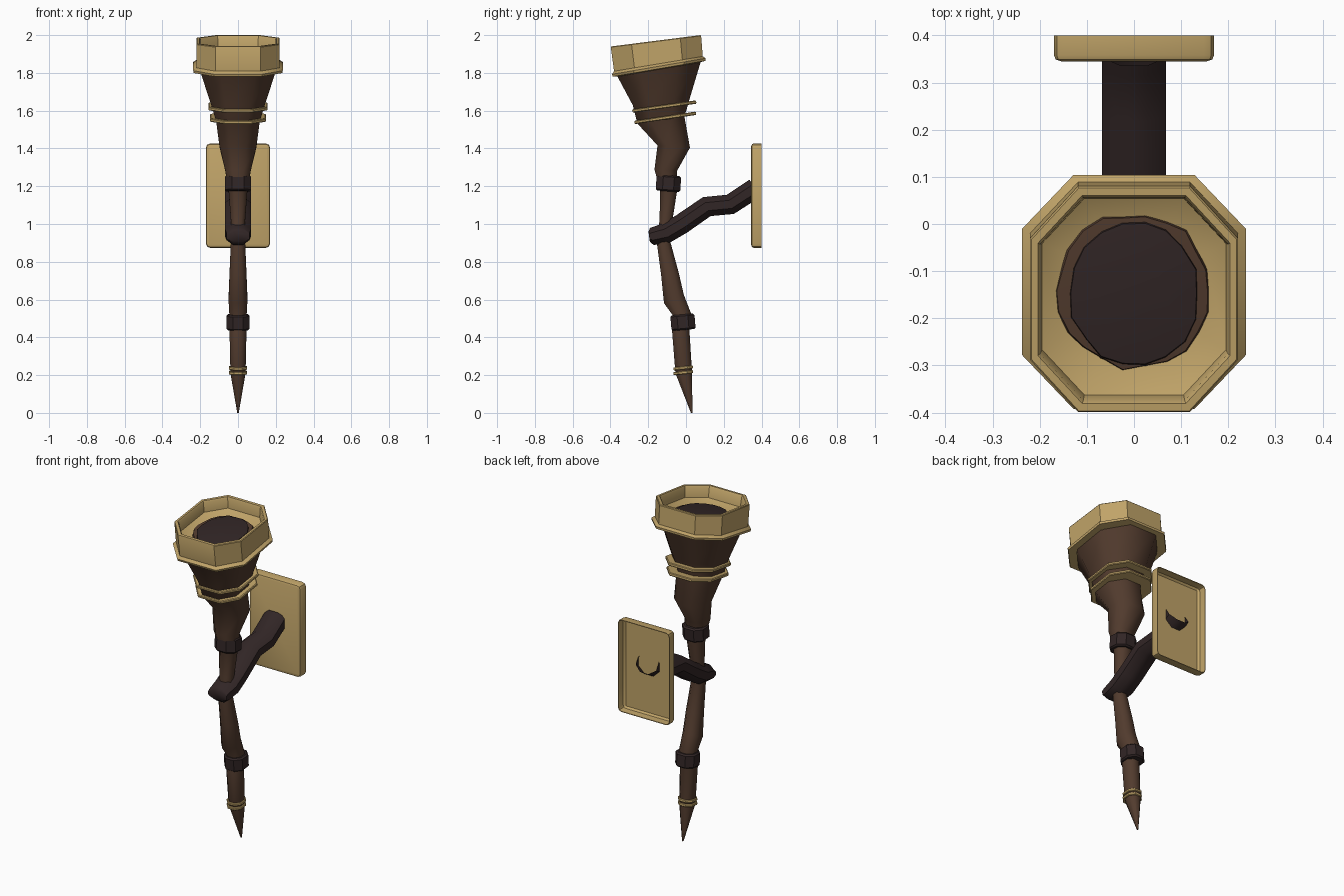
import bpy, bmesh, math, random
from mathutils import Vector

if "Cube" in bpy.data.objects:
    bpy.data.objects.remove(bpy.data.objects["Cube"])

random.seed(4)


def material(name, rgb):
    m = bpy.data.materials.new(name)
    m.diffuse_color = (*rgb, 1)
    m.use_nodes = True
    m.node_tree.nodes["Principled BSDF"].inputs["Base Color"].default_value = m.diffuse_color
    return m


GOLD = material("aged gold", (0.53, 0.37, 0.14))
WOOD = material("brown wood", (0.084, 0.044, 0.027))
DARK = material("dark iron", (0.031, 0.019, 0.019))


def octagon(k):
    """Unit octagon with flat sides; k is the half length of a side."""
    return [(1, -k), (1, k), (k, 1), (-k, 1), (-1, k), (-1, -k), (-k, -1), (k, -1)]


def finish(name, bm, mat, angle):
    bmesh.ops.recalc_face_normals(bm, faces=bm.faces)
    me = bpy.data.meshes.new(name)
    bm.to_mesh(me)
    bm.free()
    me.materials.append(mat)
    me.shade_smooth()
    me.set_sharp_from_angle(angle=math.radians(angle))
    ob = bpy.data.objects.new(name, me)
    bpy.context.collection.objects.link(ob)
    return ob


def loft(name, sections, mat, shape, angle=50, cap_start=True, cap_end=True, close=False):
    """Skin sections (y, z, half width x, half width y, tilt in degrees)."""
    bm = bmesh.new()
    rings = []
    for y, z, rx, ry, tilt in sections:
        t = math.radians(tilt)
        rings.append([bm.verts.new((u * rx, y + v * ry * math.cos(t), z + v * ry * math.sin(t)))
                      for u, v in shape])
    pairs = list(zip(rings, rings[1:]))
    if close:
        pairs.append((rings[-1], rings[0]))
    n = len(shape)
    for a, b in pairs:
        for i in range(n):
            j = (i + 1) % n
            bm.faces.new((a[i], a[j], b[j], b[i]))
    if not close and cap_start:
        bm.faces.new(rings[0])
    if not close and cap_end:
        bm.faces.new(rings[-1])
    return finish(name, bm, mat, angle)


def band(name, y, z, rx, ry, h, tilt, mat, bevel=0.008, k=0.45):
    """Short bevelled collar, half height h along the tilted axis."""
    t = math.radians(tilt)
    secs = [(y - d * math.sin(t), z + d * math.cos(t), rx - e, ry - e, tilt)
            for d, e in ((-h, bevel), (-h + bevel, 0), (h - bevel, 0), (h, bevel))]
    return loft(name, secs, mat, octagon(k), 35)


# Crooked tapering shaft that flares into the torch head
loft("shaft", [
    (0.03, 0.0, 0.004, 0.004, 0), (-0.012, 0.21, 0.04, 0.044, 0),
    (-0.028, 0.44, 0.045, 0.046, 3), (-0.015, 0.51, 0.045, 0.046, 8),
    (-0.064, 0.603, 0.05, 0.057, 23), (-0.085, 0.735, 0.045, 0.047, 8),
    (-0.118, 0.90, 0.038, 0.036, 4), (-0.106, 1.02, 0.038, 0.034, -6),
    (-0.092, 1.18, 0.05, 0.045, -4), (-0.107, 1.285, 0.068, 0.06, -3),
    (-0.065, 1.41, 0.098, 0.086, -4), (-0.133, 1.55, 0.115, 0.126, 8),
    (-0.13, 1.65, 0.145, 0.153, 8), (-0.143, 1.825, 0.2, 0.226, 10)],
    WOOD, octagon(0.45), 55)

# Iron bands round the shaft
band("lower_band", -0.016, 0.48, 0.061, 0.064, 0.041, 5, DARK)
band("upper_band", -0.093, 1.215, 0.069, 0.065, 0.042, -4, DARK)

# Thin gold rings at the foot and below the cup
for i, z in enumerate((0.213, 0.238)):
    band(f"foot_ring_{i + 1}", -0.015, z, 0.048, 0.052, 0.008, 6, GOLD, 0.003)
band("neck_ring_1", -0.11, 1.562, 0.148, 0.165, 0.009, 8.5, GOLD, 0.004, 0.5)
band("neck_ring_2", -0.115, 1.622, 0.157, 0.171, 0.009, 8, GOLD, 0.004, 0.5)

# Octagonal gold cup: flange, wall, rim and dished floor
loft("cup", [
    (-0.143, 1.818, 0.19, 0.21, 9.7), (-0.142, 1.822, 0.234, 0.249, 9.7),
    (-0.144, 1.835, 0.237, 0.252, 9.7), (-0.146, 1.848, 0.22, 0.238, 9.5),
    (-0.159, 1.966, 0.22, 0.241, 7.2), (-0.16, 1.970, 0.217, 0.238, 7.2),
    (-0.16, 1.970, 0.204, 0.222, 7.2), (-0.159, 1.962, 0.199, 0.217, 7.2),
    (-0.154, 1.905, 0.195, 0.210, 7.5), (-0.15, 1.88, 0.15, 0.165, 8),
    (-0.15, 1.875, 0.05, 0.055, 8)],
    GOLD, octagon(0.54), 35, cap_start=False)


# Lumpy burnt fuel in the cup
def lumpy(n, amount):
    return [((1 + random.uniform(-amount, amount)) * math.cos(2 * math.pi * i / n),
             (1 + random.uniform(-amount, amount)) * math.sin(2 * math.pi * i / n))
            for i in range(n)]


loft("charred_edge", [(-0.14, 1.87, 0.168, 0.168, 8), (-0.142, 1.893, 0.16, 0.164, 8),
                      (-0.142, 1.898, 0.1, 0.11, 8)], WOOD, lumpy(22, 0.05))
loft("char", [(-0.146, 1.88, 0.14, 0.16, 8), (-0.147, 1.902, 0.136, 0.154, 8),
              (-0.147, 1.91, 0.08, 0.09, 8)], DARK, lumpy(18, 0.04))

# Bent bracket arm gripping the shaft, open where it enters the plate
path = [(-0.195, 0.932), (-0.18, 0.934), (-0.105, 0.952), (-0.025, 0.999),
        (0.11, 1.092), (0.235, 1.104), (0.345, 1.176), (0.366, 1.19)]
arm = []
for i, (y, z) in enumerate(path):
    a = Vector(path[max(i - 1, 0)])
    b = Vector(path[min(i + 1, len(path) - 1)])
    ang = math.degrees(math.atan2(b.y - a.y, b.x - a.x))
    s = 0.5 if i == 0 else 0.86 if i == 1 else 1
    arm.append((y, z, 0.068 * (0.9 if i < 2 else 1), 0.054 * s, ang + 90))
loft("bracket_arm", arm, DARK, octagon(0.42), 50, cap_end=False)

# Wall plate: shallow shell, open at the back, rounded corners and front edge
def plate_ring(bm, y, inset, r=0.022):
    w, h, pts = 0.17 - inset, 0.276 - inset, []
    r = max(r - inset, 0.006)
    for cx, cz, start in ((1, 1, 0), (-1, 1, 90), (-1, -1, 180), (1, -1, 270)):
        for s in (0, 45, 90):
            t = math.radians(start + s)
            pts.append(bm.verts.new((cx * (w - r) + r * math.cos(t), y,
                                     1.15 + cz * (h - r) + r * math.sin(t))))
    return pts


bm = bmesh.new()
rings = [plate_ring(bm, y, e) for y, e in
         ((0.345, 0.015), (0.349, 0.004), (0.358, 0), (0.4, 0),
          (0.4, 0.004), (0.36, 0.006), (0.35, 0.016))]
for a, b in zip(rings, rings[1:]):
    for i in range(len(a)):
        j = (i + 1) % len(a)
        bm.faces.new((a[i], a[j], b[j], b[i]))
bm.faces.new(rings[0])
bm.faces.new(rings[-1])
finish("wall_plate", bm, GOLD, 40)
